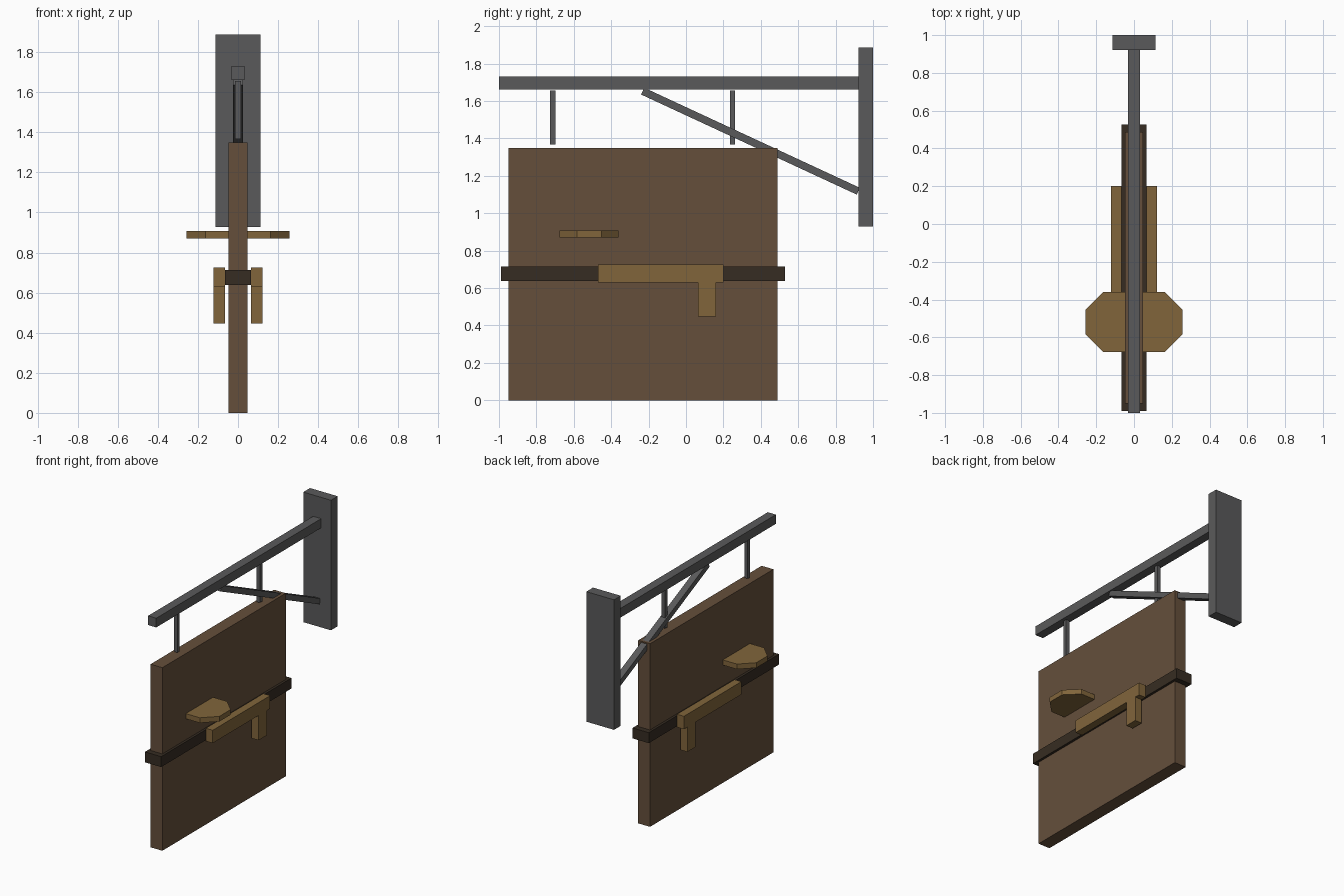
import bpy, bmesh, math
from mathutils import Matrix

if "Cube" in bpy.data.objects:
    bpy.data.objects.remove(bpy.data.objects["Cube"])


def material(name, rgb):
    # sRGB 0-255 to linear
    lin = [((c / 255 + 0.055) / 1.055) ** 2.4 for c in rgb]
    m = bpy.data.materials.new(name)
    m.diffuse_color = (*lin, 1)
    m.use_nodes = True
    m.node_tree.nodes["Principled BSDF"].inputs["Base Color"].default_value = m.diffuse_color
    return m


iron = material("grey iron", (90, 90, 91))
wood = material("brown wood", (101, 79, 59))
dark = material("dark strap", (54, 44, 34))
tan = material("tan wood", (129, 101, 59))


def finish(name, bm, mat):
    bmesh.ops.recalc_face_normals(bm, faces=bm.faces)
    me = bpy.data.meshes.new(name)
    bm.to_mesh(me)
    bm.free()
    me.materials.append(mat)
    ob = bpy.data.objects.new(name, me)
    bpy.context.collection.objects.link(ob)
    return ob


def box(name, x, y, z, mat):
    bm = bmesh.new()
    size = Matrix.Diagonal((x[1] - x[0], y[1] - y[0], z[1] - z[0], 1))
    mid = Matrix.Translation([(a + b) / 2 for a, b in (x, y, z)])
    bmesh.ops.create_cube(bm, size=1, matrix=mid @ size)
    return finish(name, bm, mat)


def prism(name, pts, depth, mat):
    # extrude a closed outline of 3D points along a vector
    bm = bmesh.new()
    face = bm.faces.new([bm.verts.new(p) for p in pts])
    ext = bmesh.ops.extrude_face_region(bm, geom=[face])
    verts = [g for g in ext["geom"] if isinstance(g, bmesh.types.BMVert)]
    bmesh.ops.translate(bm, verts=verts, vec=depth)
    return finish(name, bm, mat)


# Wall bracket
box("wall_plate", (-.113, .113), (.922, 1), (.928, 1.887), iron)
box("top_beam", (-.033, .033), (-1, .922), (1.662, 1.73), iron)

# Diagonal brace
y0, z0, y1, z1 = -.232, 1.653, .921, 1.118
brace = box("diagonal_brace", (-.025, .025),
            (-math.hypot(y1 - y0, z1 - z0) / 2, math.hypot(y1 - y0, z1 - z0) / 2),
            (-.02, .02), iron)
brace.location = (0, (y0 + y1) / 2, (z0 + z1) / 2)
brace.rotation_euler.x = math.atan2(z1 - z0, y1 - y0)

# Hanging rods
for i, y in enumerate((-.713, .249)):
    box(f"hanger_{i + 1}", (-.014, .014), (y - .014, y + .014), (1.367, 1.657), iron)

# Sign board and the strap around it
box("sign_board", (-.048, .048), (-.95, .488), (0, 1.35), wood)
box("strap", (-.066, .066), (-.99, .528), (.637, .714), dark)

# L-shaped emblem on both faces
outline = [(-.47, .63), (.065, .63), (.065, .447), (.16, .447),
           (.16, .63), (.2, .63), (.2, .725), (-.47, .725)]
for side, s in (("right", 1), ("left", -1)):
    prism(f"emblem_{side}", [(s * .066, y, z) for y, z in outline], (s * .057, 0, 0), tan)

# Flat octagonal plate through the board
octagon = [(.163, -.677), (.257, -.583), (.257, -.453), (.163, -.36),
           (-.163, -.36), (-.257, -.453), (-.257, -.583), (-.163, -.677)]
prism("octagon_plate", [(x, y, .869) for x, y in octagon], (0, 0, .038), tan)
